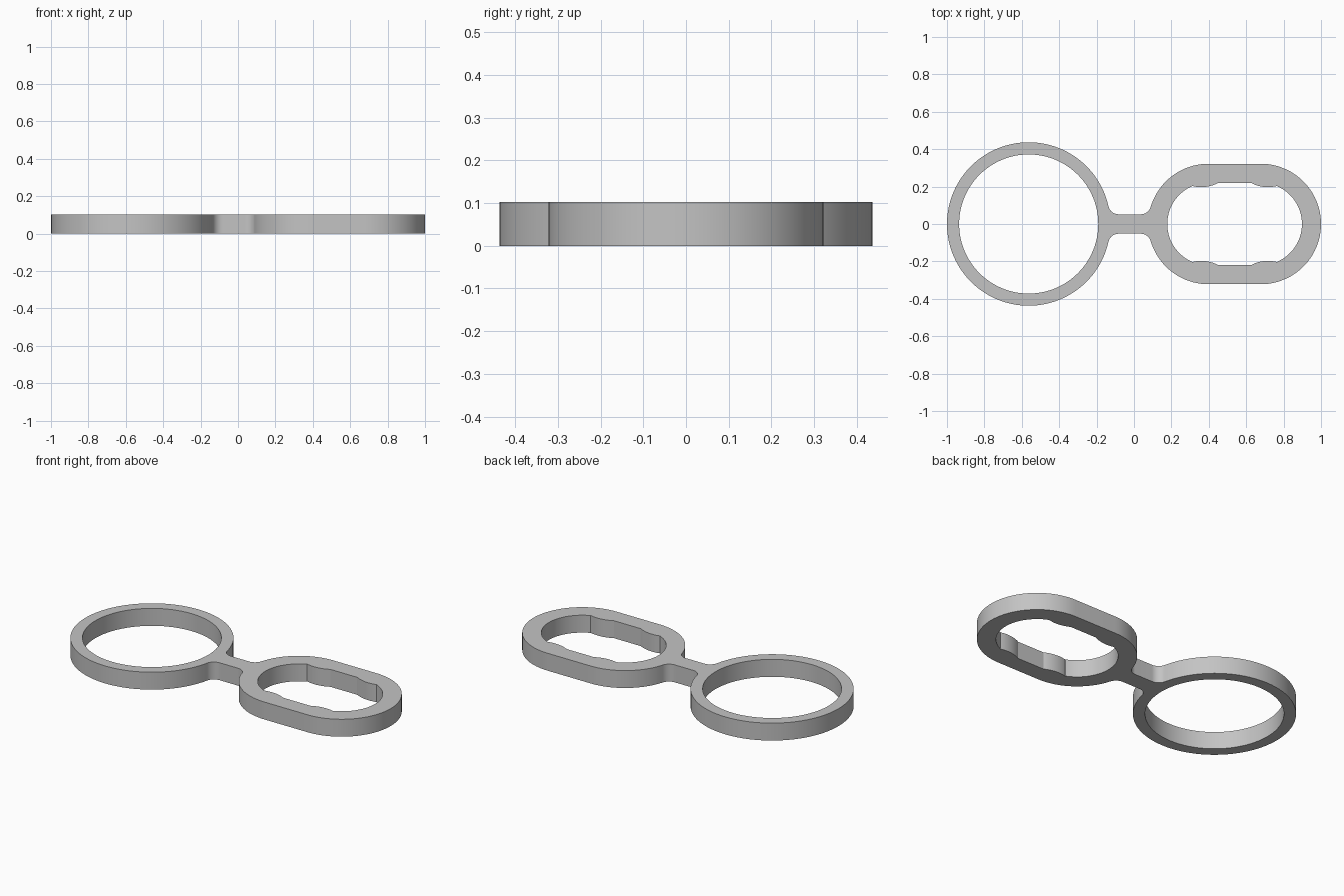
import bpy, bmesh
from math import sin, cos, radians, degrees, atan2, sqrt, acos

if "Cube" in bpy.data.objects:
    bpy.data.objects.remove(bpy.data.objects["Cube"])

HEIGHT = 0.103
RING_X, RING_OUT, RING_IN = -0.563, 0.437, 0.372
LOOP_L, LOOP_R, LOOP_OUT, LOOP_IN = 0.398, 0.678, 0.322, 0.22
BRIDGE_HALF, FILLET = 0.052, 0.055
MID = (LOOP_L + LOOP_R) / 2


def arc(cx, cy, r, a0, a1):
    """Points on an arc, angles in degrees."""
    n = max(4, round(abs(a1 - a0) / 3.75))
    angles = [radians(a0 + (a1 - a0) * i / n) for i in range(n + 1)]
    return [(cx + r * cos(a), cy + r * sin(a)) for a in angles]


def mirror_y(pts):
    return pts + [(x, -y) for x, y in reversed(pts)]


def fillet(cx, radius, side):
    """Centre of the fillet joining a round end to the bridge, and its tangent angle."""
    dy = BRIDGE_HALF + FILLET
    dx = side * sqrt((radius + FILLET) ** 2 - dy ** 2)
    return cx + dx, dy, degrees(atan2(dy, dx))


def add_loop(bm, pts):
    clean = []
    for p in pts:
        if all((p[0] - q[0]) ** 2 + (p[1] - q[1]) ** 2 > 1e-8 for q in clean[-1:] + clean[:1]):
            clean.append(p)
    verts = [bm.verts.new((x, y, 0)) for x, y in clean]
    return [bm.edges.new((verts[i - 1], verts[i])) for i in range(len(verts))]


# Outer outline: oblong loop, filleted bridge, round ring
lx, ly, la = fillet(LOOP_L, LOOP_OUT, -1)
rx, ry, ra = fillet(RING_X, RING_OUT, 1)
outline = (arc(LOOP_R, 0, LOOP_OUT, 0, 90) + arc(LOOP_L, 0, LOOP_OUT, 90, la)
           + arc(lx, ly, FILLET, la - 180, -90)
           + arc(rx, ry, FILLET, -90, ra - 180)
           + arc(RING_X, 0, RING_OUT, ra, 180))

# Oblong opening: round ends with four shallow inward bumps
bump_x, bump_r = 0.36, 0.19
bump_y = 0.197 + bump_r
start, end = 0.31, 0.45
quarter = (arc(LOOP_L, 0, LOOP_IN, 180, degrees(acos((start - LOOP_L) / LOOP_IN)))
           + arc(bump_x, bump_y, bump_r, -degrees(acos((start - bump_x) / bump_r)),
                 -degrees(acos((end - bump_x) / bump_r))))
opening = quarter + [(2 * MID - x, y) for x, y in reversed(quarter)]

# Fill the flat shape around both openings and extrude it
bm = bmesh.new()
edges = add_loop(bm, mirror_y(outline)) + add_loop(bm, mirror_y(opening))
edges += add_loop(bm, arc(RING_X, 0, RING_IN, 0, 360))
bmesh.ops.triangle_fill(bm, edges=edges, use_beauty=True, normal=(0, 0, 1))
top = bmesh.ops.extrude_face_region(bm, geom=bm.faces[:], use_keep_orig=True)
bmesh.ops.translate(bm, vec=(0, 0, HEIGHT),
                    verts=[v for v in top["geom"] if isinstance(v, bmesh.types.BMVert)])
bmesh.ops.recalc_face_normals(bm, faces=bm.faces[:])
mesh = bpy.data.meshes.new("double_loop_link")
bm.to_mesh(mesh)
bm.free()

# Plain grey material
grey = bpy.data.materials.new("grey")
grey.use_nodes = True
grey.diffuse_color = (0.55, 0.55, 0.55, 1)
grey.node_tree.nodes["Principled BSDF"].inputs["Base Color"].default_value = grey.diffuse_color
mesh.materials.append(grey)

link = bpy.data.objects.new("double_loop_link", mesh)
bpy.context.collection.objects.link(link)
bpy.context.view_layer.objects.active = link
link.select_set(True)
bpy.ops.object.shade_smooth_by_angle(angle=radians(20))
